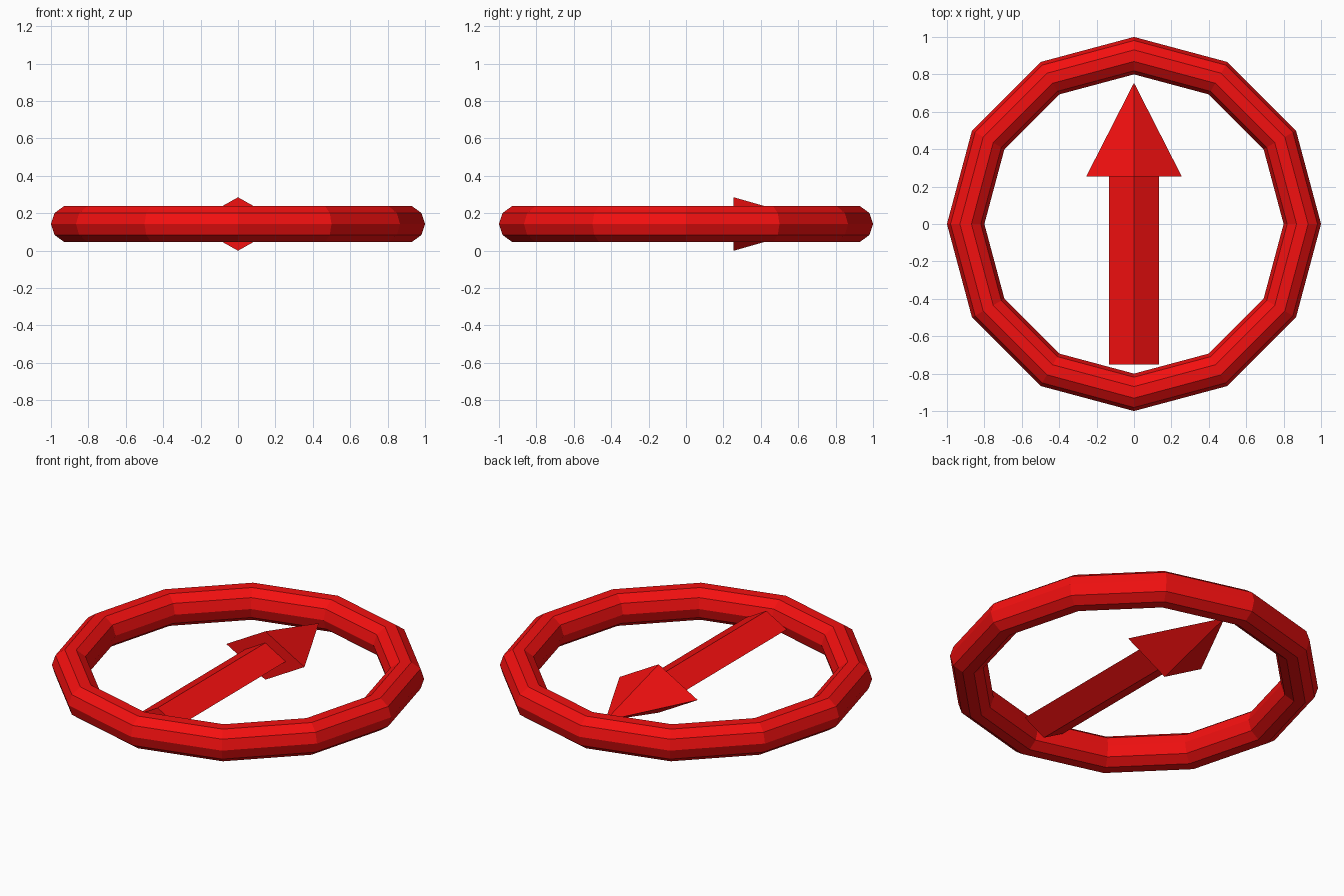
import bpy
from math import pi

if "Cube" in bpy.data.objects:
    bpy.data.objects.remove(bpy.data.objects["Cube"])

MID_Z = 0.1425   # height of the centre plane
FLAT = 0.56      # arrow thickness relative to its width

red = bpy.data.materials.new("red")
red.diffuse_color = (0.9, 0.005, 0.005, 1)
red.use_nodes = True
red.node_tree.nodes["Principled BSDF"].inputs["Base Color"].default_value = red.diffuse_color


def finish(name, scale=(1, 1, 1)):
    obj = bpy.context.object
    obj.name = name
    obj.scale = scale
    obj.data.materials.append(red)
    bpy.ops.object.transform_apply(location=False, rotation=True, scale=True)


def arrow_part(name, y0, y1, r0, r1):
    """Four-sided diamond section running along y, flattened in z."""
    bpy.ops.mesh.primitive_cone_add(
        vertices=4, radius1=r0, radius2=r1, depth=y1 - y0,
        location=(0, (y0 + y1) / 2, MID_Z), rotation=(-pi / 2, 0, 0))
    finish(name, (1, FLAT, 1))


# Low-poly outer ring
bpy.ops.mesh.primitive_torus_add(
    major_segments=12, minor_segments=10, major_radius=0.9, minor_radius=0.1,
    location=(0, 0, MID_Z))
finish("ring")

# Arrow pointing to the back
arrow_part("arrow_shaft", -0.75, 0.255, 0.133, 0.133)
arrow_part("arrow_head", 0.255, 0.755, 0.255, 0)
